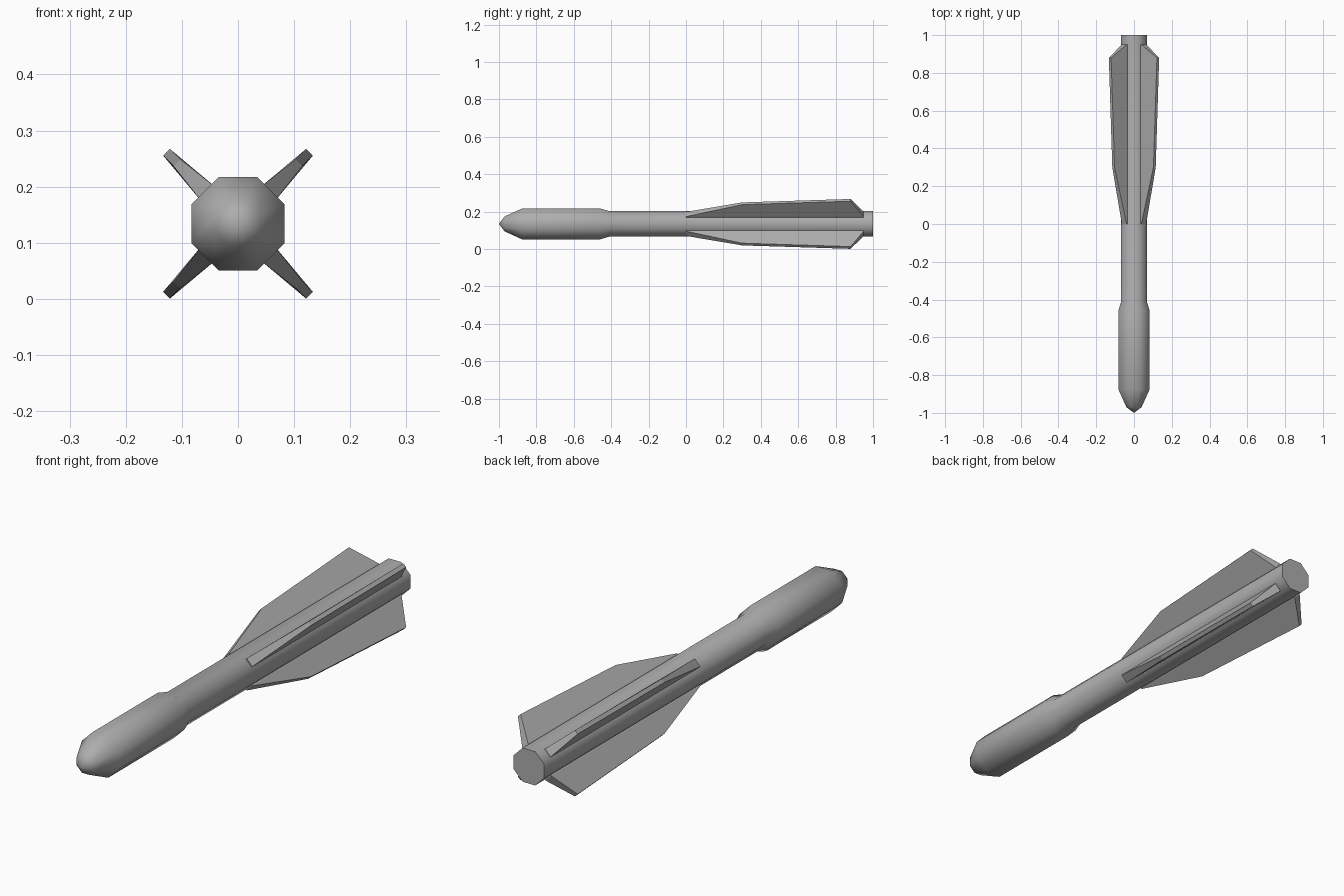
import bpy, bmesh, math
from mathutils import Matrix, Vector

if "Cube" in bpy.data.objects:
    bpy.data.objects.remove(bpy.data.objects["Cube"])

CZ = 0.134  # height of the long axis
grey = bpy.data.materials.new("mid grey")
grey.diffuse_color = (0.42, 0.42, 0.42, 1)
grey.use_nodes = True
grey.node_tree.nodes["Principled BSDF"].inputs["Base Color"].default_value = grey.diffuse_color


def make_object(name, bm):
    bmesh.ops.recalc_face_normals(bm, faces=bm.faces)
    mesh = bpy.data.meshes.new(name)
    bm.to_mesh(mesh)
    bm.free()
    mesh.materials.append(grey)
    ob = bpy.data.objects.new(name, mesh)
    bpy.context.collection.objects.link(ob)
    return ob


# Octagonal body: (y, distance from axis to flat side)
profile = [(-0.97, 0.040), (-0.875, 0.083), (-0.46, 0.083), (-0.41, 0.068), (1.0, 0.068)]
bm = bmesh.new()
rings = []
for y, apothem in profile:
    r = apothem / math.cos(math.pi / 8)
    rings.append([bm.verts.new((r * math.cos(a), y, CZ + r * math.sin(a)))
                  for a in [(i + 0.5) * math.pi / 4 for i in range(8)]])
for a, b in zip(rings, rings[1:]):
    for i in range(8):
        j = (i + 1) % 8
        bm.faces.new((a[i], a[j], b[j], b[i]))
tip = bm.verts.new((0, -1, CZ))
for i in range(8):
    bm.faces.new((tip, rings[0][i], rings[0][(i + 1) % 8]))
bm.faces.new(rings[-1])
body = make_object("body", bm)
bpy.context.view_layer.objects.active = body
body.select_set(True)
bpy.ops.object.shade_smooth_by_angle(angle=math.radians(50))

# Four tapered fins: (y, radius, half thickness), the first and last pair buried in the body
outline = [(0.0, 0.055, 0.018), (0.0, 0.073, 0.018), (0.30, 0.154, 0.0085),
           (0.88, 0.180, 0.0085), (0.95, 0.073, 0.018), (0.95, 0.055, 0.018)]
for k, name in enumerate(["upper_right", "upper_left", "lower_left", "lower_right"]):
    turn = Matrix.Rotation(-(math.pi / 4 + k * math.pi / 2), 3, 'Y')
    bm = bmesh.new()
    sides = []
    for s in (-1, 1):
        v = [bm.verts.new(turn @ Vector((r, y, s * t)) + Vector((0, 0, CZ)))
             for y, r, t in outline]
        bm.faces.new((v[0], v[1], v[4], v[5]))
        bm.faces.new((v[1], v[2], v[3], v[4]))
        sides.append(v)
    p, q = sides
    for i in range(6):
        j = (i + 1) % 6
        bm.faces.new((p[i], p[j], q[j], q[i]))
    make_object("fin_" + name, bm)
